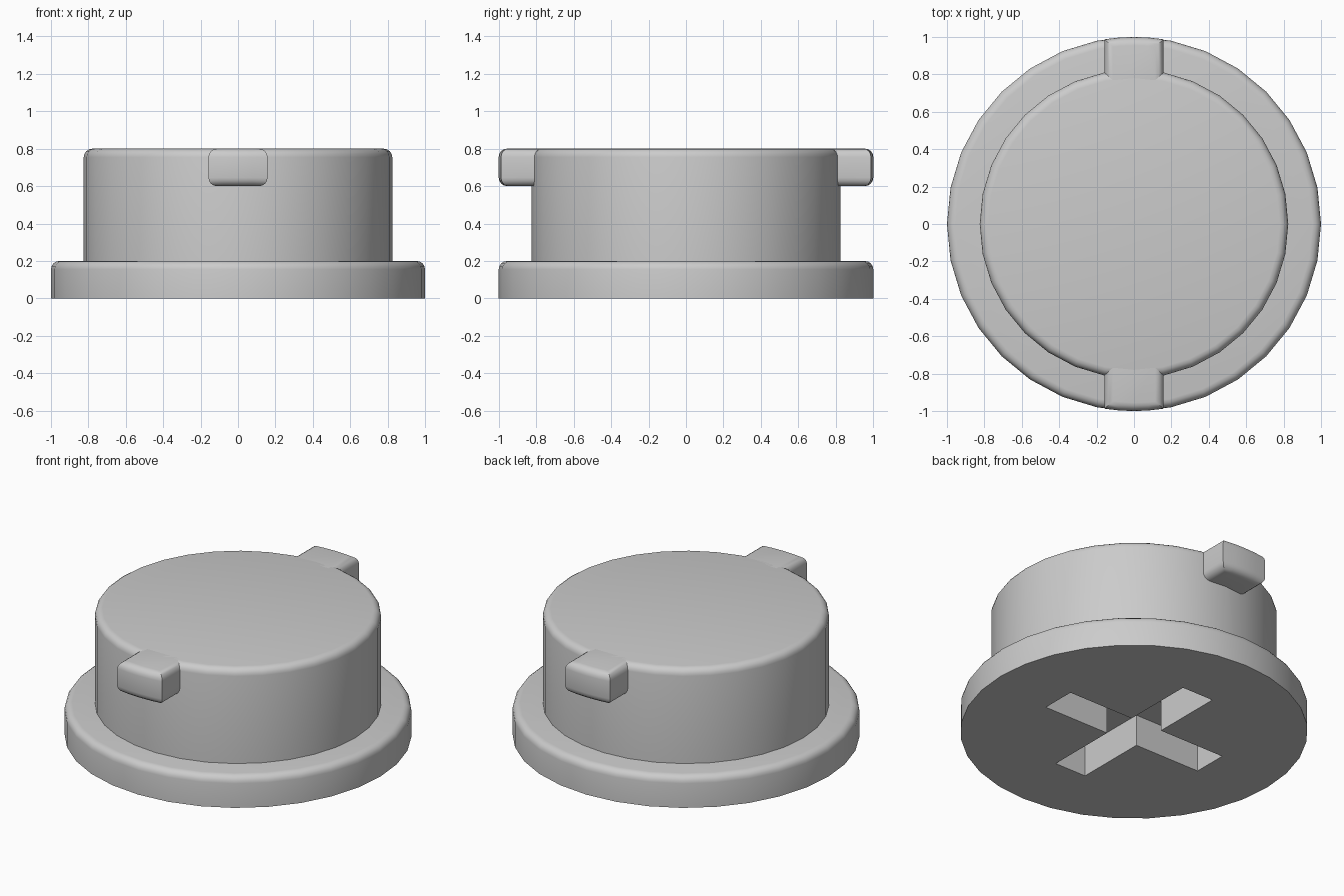
import bpy, bmesh, math
from math import cos, sin, pi

cube = bpy.data.objects.get("Cube")
if cube:
    bpy.data.objects.remove(cube, do_unlink=True)

# Material
grey = bpy.data.materials.new("plain grey")
grey.use_nodes = True
colour = (0.6, 0.6, 0.6, 1)
grey.diffuse_color = colour
grey.node_tree.nodes["Principled BSDF"].inputs["Base Color"].default_value = colour

SIDES = 32
ROUND = 0.045


def finish(name, bm):
    bmesh.ops.recalc_face_normals(bm, faces=bm.faces[:])
    mesh = bpy.data.meshes.new(name)
    bm.to_mesh(mesh)
    bm.free()
    obj = bpy.data.objects.new(name, mesh)
    bpy.context.collection.objects.link(obj)
    mesh.materials.append(grey)
    return obj


def smooth(obj):
    bpy.ops.object.select_all(action='DESELECT')
    obj.select_set(True)
    bpy.context.view_layer.objects.active = obj
    bpy.ops.object.shade_smooth_by_angle(angle=math.radians(35))


def prism(points, z0, z1):
    bm = bmesh.new()
    base = bm.faces.new([bm.verts.new((x, y, z0)) for x, y in points])
    up = bmesh.ops.extrude_face_region(bm, geom=[base])
    verts = [v for v in up["geom"] if isinstance(v, bmesh.types.BMVert)]
    bmesh.ops.translate(bm, verts=verts, vec=(0, 0, z1 - z0))
    return bm


def round_edges(bm, edges):
    bmesh.ops.bevel(bm, geom=edges, offset=ROUND, segments=4, profile=0.5, affect='EDGES')


def disc(name, radius, z0, z1):
    ring = [(radius * cos(2 * pi * i / SIDES), radius * sin(2 * pi * i / SIDES))
            for i in range(SIDES)]
    bm = prism(ring, z0, z1)
    round_edges(bm, [e for e in bm.edges if all(v.co.z > z1 - 0.01 for v in e.verts)])
    return finish(name, bm)


# Wide base flange with a cross-shaped socket underneath
flange = disc("base_flange", 1.0, 0, 0.2)
w, l = 0.11, 0.57
quarter = [(l, -w), (l, w), (w, w)]
cross = []
for turn in range(4):
    c, s = (1, 0, -1, 0)[turn], (0, 1, 0, -1)[turn]
    cross += [(x * c - y * s, x * s + y * c) for x, y in quarter]
cutter = finish("socket_cutter", prism(cross, -0.1, 0.3))
cutter.hide_render = True
cut = flange.modifiers.new("socket", 'BOOLEAN')
cut.operation = 'DIFFERENCE'
cut.solver = 'EXACT'
cut.object = cutter
bpy.context.view_layer.objects.active = flange
bpy.ops.object.modifier_apply(modifier=cut.name)
bpy.data.objects.remove(cutter, do_unlink=True)
smooth(flange)

# Plug body, whose underside closes the socket
smooth(disc("plug_body", 0.825, 0.2, 0.8))

# Locking lugs, front and back, with ends following the flange circle
for name, side in (("front_lug", -1), ("back_lug", 1)):
    half = 0.158
    arc = [(x, side * math.sqrt(1 - x * x)) for x in (half, half / 2, 0, -half / 2, -half)]
    bm = prism(arc + [(-half, side * 0.75), (half, side * 0.75)], 0.6, 0.8)
    round_edges(bm, [e for e in bm.edges
                     if abs(e.verts[0].co.z - e.verts[1].co.z) < 0.01
                     and any(abs(v.co.y) > 0.9 for v in e.verts)])
    smooth(finish(name, bm))
